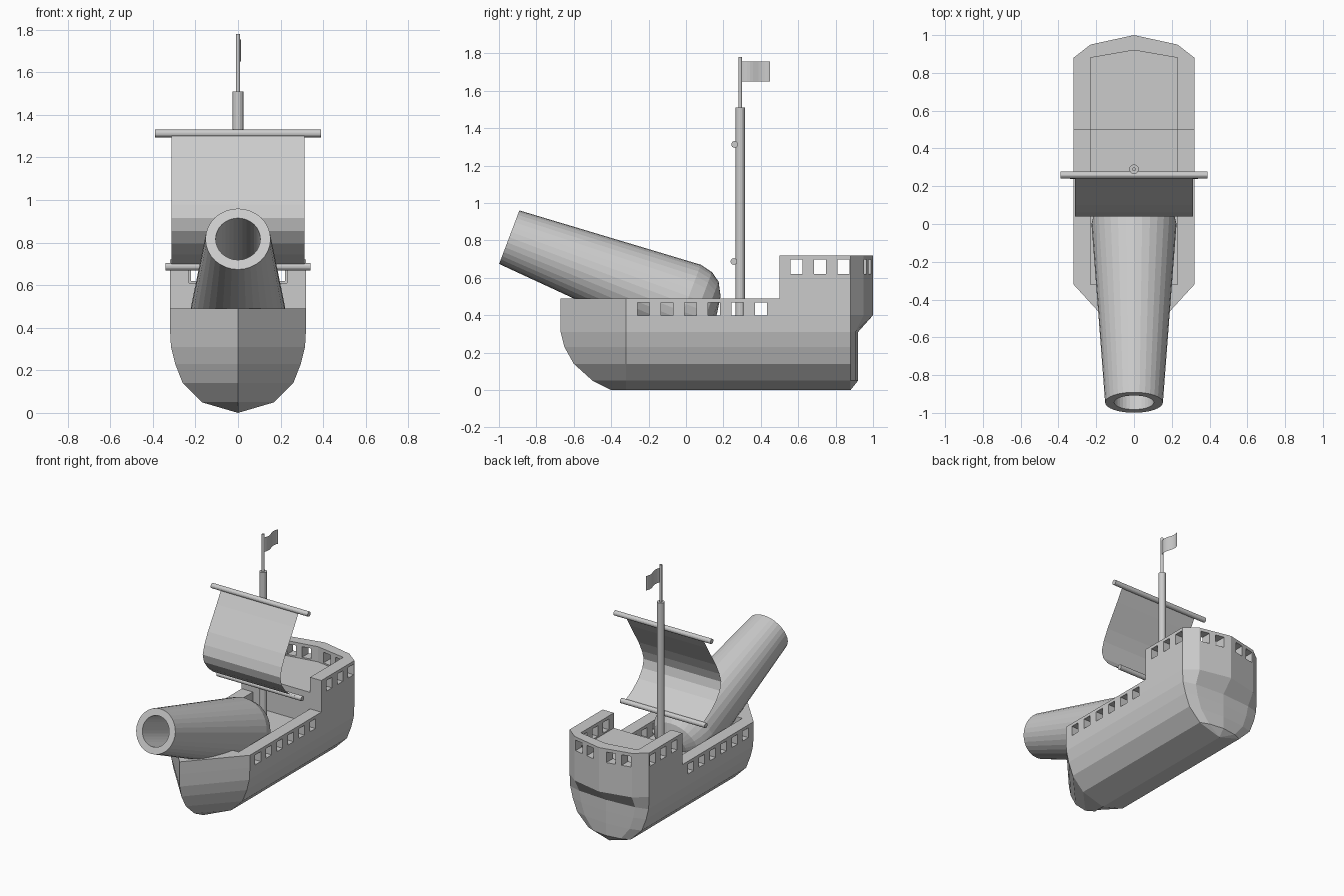
import bpy, bmesh, math
from mathutils import Vector, Matrix

if "Cube" in bpy.data.objects:
    bpy.data.objects.remove(bpy.data.objects["Cube"])


def make(name, bm):
    bmesh.ops.remove_doubles(bm, verts=bm.verts, dist=1e-5)
    bmesh.ops.recalc_face_normals(bm, faces=bm.faces)
    me = bpy.data.meshes.new(name)
    bm.to_mesh(me)
    bm.free()
    ob = bpy.data.objects.new(name, me)
    bpy.context.collection.objects.link(ob)
    return ob


def mirrored(pts):
    # half outline starting and ending on x = 0 -> closed outline
    return pts + [(-x, y) for x, y in reversed(pts[1:-1])]


def loft(name, levels, cap_bottom=True):
    # levels: list of (z, outline)
    bm = bmesh.new()
    rings = [[bm.verts.new((x, y, z)) for x, y in pl] for z, pl in levels]
    n = len(rings[0])
    for a, b in zip(rings, rings[1:]):
        for i in range(n):
            j = (i + 1) % n
            bm.faces.new((a[i], a[j], b[j], b[i]))
    bm.faces.new(rings[-1])
    if cap_bottom:
        bm.faces.new(rings[0])
    return make(name, bm)


def cut(target, cutter):
    mod = target.modifiers.new("cut", 'BOOLEAN')
    mod.operation = 'DIFFERENCE'
    mod.solver = 'EXACT'
    mod.object = cutter
    bpy.context.view_layer.objects.active = target
    bpy.ops.object.modifier_apply(modifier=mod.name)
    bpy.data.objects.remove(cutter)


def box_cutter(x0, x1, y0, y1, z0, z1):
    pl = [(x0, y0), (x1, y0), (x1, y1), (x0, y1)]
    ob = loft("cutter", [(z0, pl), (z1, pl)])
    ob.hide_render = True
    return ob


def lathe(name, profile, origin, direction, sides):
    # profile: list of (distance along axis, radius)
    bm = bmesh.new()
    vs = [bm.verts.new((r, 0, d)) for d, r in profile]
    es = [bm.edges.new(p) for p in zip(vs, vs[1:])]
    bmesh.ops.spin(bm, geom=vs + es, cent=(0, 0, 0), axis=(0, 0, 1),
                   angle=math.tau, steps=sides)
    rot = Vector(direction).to_track_quat('Z', 'Y').to_matrix().to_4x4()
    bm.transform(Matrix.Translation(origin) @ rot)
    return make(name, bm)


def rod(name, origin, direction, length, r, sides=16):
    return lathe(name, [(0, 0), (0, r), (length, r), (length, 0)],
                 origin, direction, sides)


def sheet(name, row_a, row_b):
    bm = bmesh.new()
    a = [bm.verts.new(p) for p in row_a]
    b = [bm.verts.new(p) for p in row_b]
    for i in range(len(a) - 1):
        bm.faces.new((a[i], a[i + 1], b[i + 1], b[i]))
    return make(name, bm)


# hull: z, half width, bow y, stern corner (x, y), stern middle y
sections = [
    (0.00, 0.000, -0.40, 0.00, 0.88, 0.88),
    (0.05, 0.170, -0.50, 0.11, 0.905, 0.92),
    (0.14, 0.260, -0.60, 0.18, 0.905, 0.92),
    (0.23, 0.295, -0.65, 0.21, 0.905, 0.92),
    (0.31, 0.315, -0.67, 0.225, 0.905, 0.92),
    (0.40, 0.320, -0.67, 0.23, 0.95, 1.00),
    (0.72, 0.320, -0.67, 0.23, 0.95, 1.00),
]
hull = loft("hull", [
    (z, mirrored([(0, bow), (w, -0.32), (w, 0.88), (cx, cy), (0, st)]))
    for z, w, bow, cx, cy, st in sections], cap_bottom=False)

# lower the front, then sink the main deck and the stern deck
cut(hull, box_cutter(-0.6, 0.6, -0.9, 0.5, 0.49, 0.9))
cut(hull, box_cutter(-0.23, 0.23, -0.32, 0.5, 0.385, 0.8))
well = mirrored([(0, 0.4), (0.23, 0.4), (0.23, 0.88), (0, 0.92)])
cut(hull, loft("cutter", [(0.61, well), (0.85, well)]))

# gun ports along both sides and across the stern
for i in range(6):
    y = -0.227 + 0.1255 * i
    cut(hull, box_cutter(-0.5, 0.5, y - 0.032, y + 0.032, 0.397, 0.468))
for i in range(3):
    y = 0.591 + 0.125 * i
    cut(hull, box_cutter(-0.5, 0.5, y - 0.032, y + 0.032, 0.62, 0.697))
for x in (-0.19, -0.083, 0.083, 0.19):
    cut(hull, box_cutter(x - 0.032, x + 0.032, 0.8, 1.1, 0.62, 0.697))

# large tilted cannon with a deep bore
lathe("cannon", [(0.6, 0), (0.6, 0.105), (0, 0.105), (0, 0.153), (1.01, 0.225),
                 (1.08, 0.209), (1.131, 0.174), (1.169, 0.104), (1.185, 0)],
      (0, -0.945, 0.817), (0, 0.935, -0.354), 32)

# mast, flag pole and yards
rod("mast", (0, 0.29, 0.37), (0, 0, 1), 1.14, 0.025)
rod("flag_pole", (0, 0.29, 1.50), (0, 0, 1), 0.28, 0.01)
rod("upper_yard", (-0.39, 0.26, 1.313), (1, 0, 0), 0.78, 0.018)
rod("lower_yard", (-0.34, 0.256, 0.687), (1, 0, 0), 0.68, 0.018)

# billowing sail
curve = [(0.25, 1.305), (0.20, 1.22), (0.15, 1.14), (0.10, 1.06), (0.06, 0.98),
         (0.04, 0.915), (0.055, 0.855), (0.10, 0.795), (0.16, 0.745), (0.25, 0.695)]
sheet("sail", [(-0.312, y, z) for y, z in curve], [(0.312, y, z) for y, z in curve])

# rippling flag
wave = [(0.006 + 0.009 * math.sin(i / 10 * math.tau), 0.295 + 0.0155 * i)
        for i in range(11)]
sheet("flag", [(x, y, 1.65) for x, y in wave], [(x, y, 1.755) for x, y in wave])
